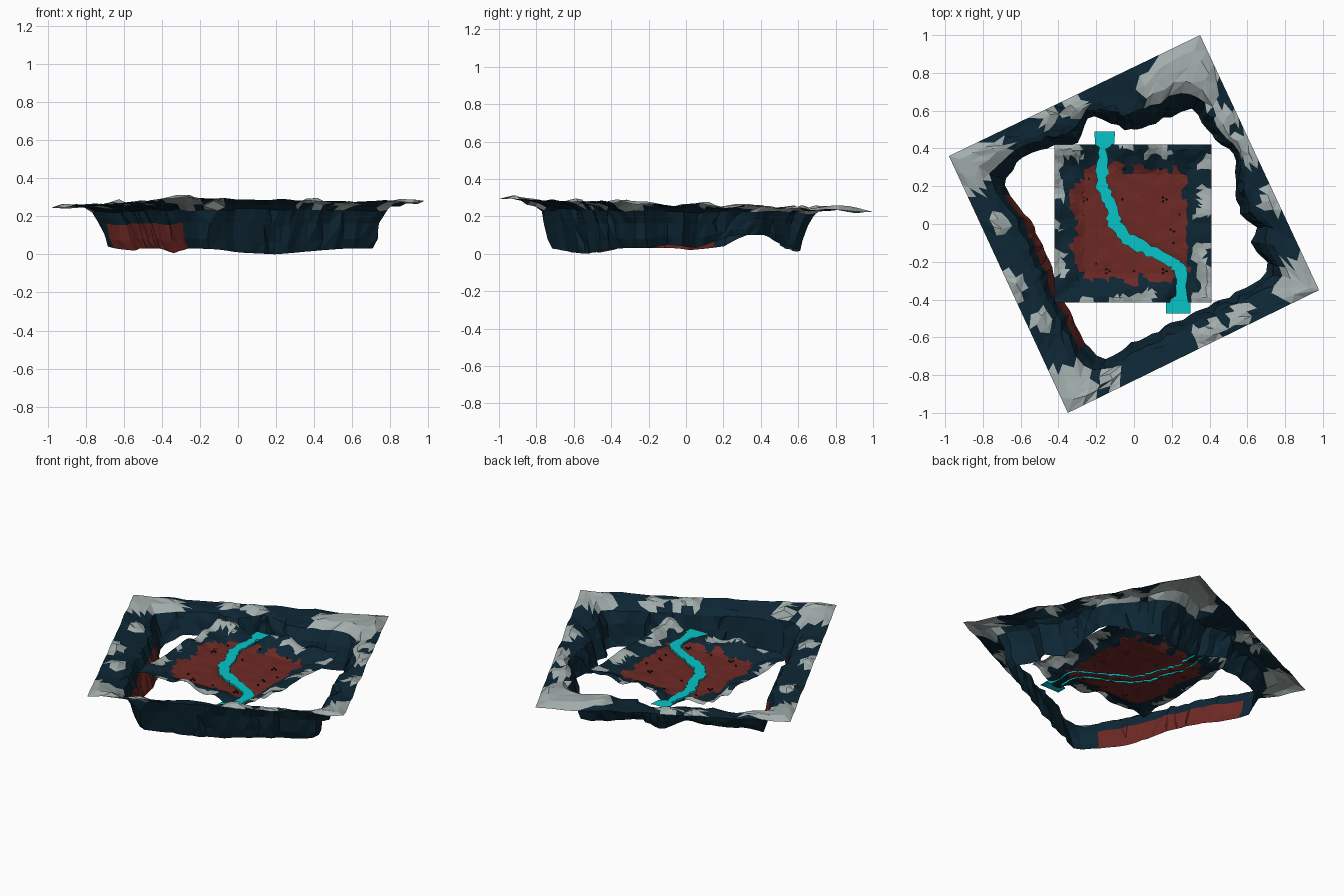
import bpy, bmesh, math, random
from mathutils import Vector, noise

if "Cube" in bpy.data.objects:
    bpy.data.objects.remove(bpy.data.objects["Cube"])

random.seed(4)

def material(name, rgb):
    m = bpy.data.materials.new(name)
    m.diffuse_color = (*rgb, 1)
    m.use_nodes = True
    m.node_tree.nodes["Principled BSDF"].inputs["Base Color"].default_value = m.diffuse_color
    return m

NAVY = material("dark_blue", (0.004, 0.020, 0.035))
GREY = material("pale_grey", (0.36, 0.42, 0.41))
RED = material("red", (0.155, 0.022, 0.018))
TEAL = material("teal", (0.002, 0.56, 0.58))
BLACK = material("black", (0.01, 0.008, 0.008))

def make(name, bm, mats):
    me = bpy.data.meshes.new(name)
    bm.to_mesh(me)
    bm.free()
    for m in mats:
        me.materials.append(m)
    ob = bpy.data.objects.new(name, me)
    bpy.context.collection.objects.link(ob)
    return ob

def bump(x, y, f=6, seed=0):
    return noise.noise(Vector((x * f, y * f, seed)))

def triangles(bm, a, b, c, d):
    """Split a quad along a random diagonal for a rough faceted look."""
    if random.random() < .5:
        a, b, c, d = b, c, d, a
    return [bm.faces.new((a, b, c)), bm.faces.new((a, c, d))]

def ray_hit(poly, a):
    """Farthest hit of a ray from the centre with a closed polygon (x, y, z)."""
    d, best = (math.cos(a), math.sin(a)), None
    for p, q in zip(poly, poly[1:] + poly[:1]):
        sx, sy = q[0] - p[0], q[1] - p[1]
        den = d[0] * sy - d[1] * sx
        if abs(den) < 1e-9:
            continue
        r = (p[0] * sy - p[1] * sx) / den
        s = (p[0] * d[1] - p[1] * d[0]) / den
        if r > 0 and -1e-6 <= s <= 1 + 1e-6 and (best is None or r > best[0]):
            best = (r, p[2] + s * (q[2] - p[2]))
    return Vector((best[0] * d[0], best[0] * d[1], best[1]))

# Cliff ring: tilted square outside, ragged opening inside
OUTER = [(.35, 1, .235), (-.98, .36, .255), (-.35, -1, .305), (.98, -.35, .285)]
INNER = [(.56, .05, .03), (.53, .25, .1), (.55, .36, .1), (.45, .42, .1), (.4, .48, .06),
         (.32, .61, .02), (.26, .6, .01), (.1, .53, .03), (-.03, .49, .06), (-.23, .58, .08),
         (-.3, .42, .1), (-.38, .43, .1), (-.5, .39, .1), (-.64, .32, .1), (-.68, .2, .04),
         (-.63, .13, .03), (-.55, .02, .02), (-.52, -.05, .03), (-.43, -.24, .03),
         (-.41, -.36, .03), (-.34, -.46, .005), (-.27, -.62, .03), (-.19, -.71, .03),
         (-.09, -.7, .025), (0, -.62, .01), (.2, -.53, .0), (.42, -.42, .02), (.55, -.36, .03),
         (.7, -.28, .03), (.7, -.19, .03), (.62, -.1, .05), (.65, -.01, .04)]
PATCHES = [(.28, .85, .2), (.12, .7, .1), (.36, .68, .09), (-.32, .62, .07), (-.45, .57, .06),
           (-.9, .3, .15), (-.74, .36, .1), (-.72, .02, .06), (-.65, -.32, .08), (-.5, -.52, .06),
           (-.33, -.88, .15), (-.12, -.8, .06), (.4, -.58, .08), (.55, -.48, .06), (.88, -.3, .13),
           (.7, -.28, .05), (.68, .38, .09), (.55, .42, .07), (.74, .12, .07), (.5, .55, .06)]

def patch(x, y):
    n = .04 * bump(x, y, 14, 3)
    return max(r + n - math.hypot(x - px, y - py) for px, py, r in PATCHES)

STEPS = [(0, 0), (.08, .25), (.17, .64), (.28, .94), (.45, 1), (.63, 1), (.82, 1), (1, 1)]
# Ray angles: even spacing between each pair of outer corners, hitting corners exactly
corner = [math.atan2(p[1], p[0]) for p in OUTER]
angles = []
for s, e in zip(corner, corner[1:] + corner[:1]):
    angles += [s + ((e - s) % math.tau) * k / 25 for k in range(25)]
bm = bmesh.new()
cols = []
N = len(angles)
for i, a in enumerate(angles):
    o, b = ray_hit(OUTER, a), ray_hit(INNER, a)
    if i % 25 == 0:
        o = Vector(OUTER[i // 25])
    b.x *= 1 + random.uniform(-.02, .02)
    b.y *= 1 + random.uniform(-.02, .02)
    col = []
    for t, h in STEPS:
        p = b.lerp(o, t)
        if 0 < t < 1:
            p.x += random.uniform(-.01, .01)
            p.y += random.uniform(-.01, .01)
        top = .24 - .01 * (1 - t) + (o.z - .25) * t + .018 * bump(p.x, p.y, 7)
        top += .022 * max(0, min(1, patch(p.x, p.y) * 20)) * (.4 < t < 1)
        p.z = b.z + (top - b.z) * h
        col.append(bm.verts.new(p))
    cols.append(col)
for i in range(N):
    c, d = cols[i], cols[(i + 1) % N]
    for k in range(len(STEPS) - 1):
        for f in triangles(bm, c[k], c[k + 1], d[k + 1], d[k]):
            m = f.calc_center_median()
            ang = math.degrees(math.atan2(m.y, m.x)) % 360
            if k < 2 and m.z < .15 and 166 < ang < 246 + 4 * bump(m.x, m.y, 20):
                f.material_index = 2
            elif k > 2 and patch(m.x, m.y) > 0:
                f.material_index = 1
bmesh.ops.recalc_face_normals(bm, faces=bm.faces)
make("cliff_ring", bm, [NAVY, GREY, RED])

# River course: x, y, half width
COURSE = [(-.155, .49, .055), (-.155, .42, .05), (-.165, .4, .024), (-.17, .28, .028),
          (-.17, .2, .03), (-.12, .1, .03), (-.1, 0, .035), (-.04, -.08, .035),
          (.08, -.14, .03), (.2, -.2, .03), (.25, -.24, .032), (.25, -.39, .028),
          (.235, -.41, .065), (.235, -.475, .065)]

def river_distance(x, y):
    best = 9
    for p, q in zip(COURSE, COURSE[1:]):
        a, b = Vector(p[:2]), Vector(q[:2])
        s = max(0, min(1, (Vector((x, y)) - a).dot(b - a) / (b - a).length_squared))
        best = min(best, (a.lerp(b, s) - Vector((x, y))).length)
    return best

def floor_z(x, y):
    e = max(abs(x), abs(y))
    rim = max(0, min(1, (e - .27) / .12))
    d = river_distance(x, y)
    near = max(0, min(1, (d - .03) / .08))
    z = .168 + .006 * bump(x, y, 12)
    z += rim * near * (.05 + .04 * bump(x, y, 9, 5))
    return z - .015 * max(0, 1 - d / .05)

# Valley floor: square sheet with a raised rocky rim and red middle
bm = bmesh.new()
G = 32
grid = []
for j in range(G + 1):
    row = []
    for i in range(G + 1):
        x, y = -.42 + .83 * i / G, -.415 + .835 * j / G
        if 0 < i < G and 0 < j < G:
            x += random.uniform(-.008, .008)
            y += random.uniform(-.008, .008)
        row.append(bm.verts.new((x, y, floor_z(x, y))))
    grid.append(row)
for j in range(G):
    for i in range(G):
        quad = grid[j][i], grid[j][i + 1], grid[j + 1][i + 1], grid[j + 1][i]
        for f in triangles(bm, *quad):
            c = f.calc_center_median()
            n = .06 * bump(c.x, c.y, 14, 8)
            e = max(abs(c.x + .02), abs(c.y))
            if e < .3 + n and abs(c.x) + abs(c.y) < .52 + n:
                f.material_index = 2
            elif e > .35 + n and bump(c.x, c.y, 7, 2) > .02 and river_distance(c.x, c.y) > .06:
                f.material_index = 1
make("valley_floor", bm, [NAVY, GREY, RED])

# River: ragged ribbon with short turned-down banks, overhanging both edges
bm = bmesh.new()
pts = []
for k, (p, q) in enumerate(zip(COURSE, COURSE[1:])):
    n = 1 if k in (0, 1, len(COURSE) - 2, len(COURSE) - 3) else 5
    pts += [Vector(p).lerp(Vector(q), s / n) for s in range(n)]
pts.append(Vector(COURSE[-1]))
prev = None
for k, p in enumerate(pts):
    a, b = pts[max(k - 1, 0)], pts[min(k + 1, len(pts) - 1)]
    wide = p.z > .04
    t = Vector((0, -1)) if wide else Vector((b.x - a.x, b.y - a.y)).normalized()
    row = []
    for s, z in ((-1, .152), (-1, .173), (1, .173), (1, .152)):
        if z == .152 and s == -1 or z == .173 and s == 1:
            w = p.z + (0 if wide else random.uniform(-.009, .009))
        row.append(bm.verts.new((p.x - t.y * w * s, p.y + t.x * w * s, .168 if wide and z < .16 else z)))
    if prev:
        for m in range(3):
            bm.faces.new((prev[m], row[m], row[m + 1], prev[m + 1]))
    prev = row
bmesh.ops.recalc_face_normals(bm, faces=bm.faces)
make("river", bm, [TEAL])

# Pebbles: single dark stones and little groups of three
bm = bmesh.new()
SPOTS = [(-.24, .24, 1), (-.05, .29, 1), (.14, .29, 1), (-.26, .13, 3), (-.06, .13, 1),
         (.16, .13, 3), (.24, .05, 1), (.2, -.04, 2), (.21, -.1, 1), (-.2, -.21, 1),
         (-.14, -.25, 3), (0, -.25, 1), (.16, -.25, 3)]
for x, y, n in SPOTS:
    for k in range(n):
        px = x + .012 * math.cos(2.1 * k) * (n > 1)
        py = y + .012 * math.sin(2.1 * k) * (n > 1)
        g = bmesh.ops.create_cone(bm, cap_ends=True, segments=6, radius1=.006, radius2=.004, depth=.01)
        bmesh.ops.translate(bm, verts=g["verts"], vec=(px, py, floor_z(px, py) + .003))
make("pebbles", bm, [BLACK])
